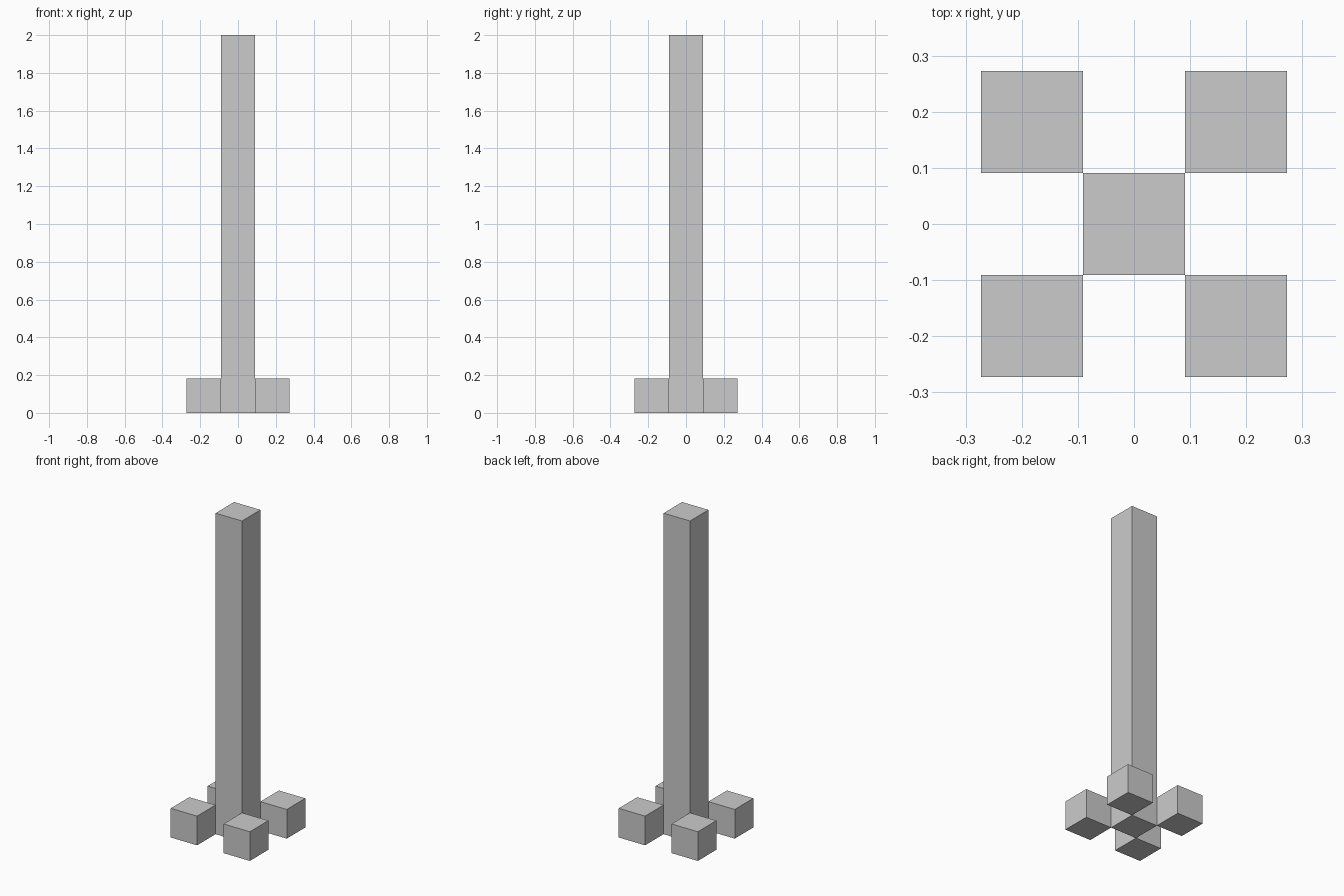
import bpy

if "Cube" in bpy.data.objects:
    bpy.data.objects.remove(bpy.data.objects["Cube"])

U = 2 / 11  # module: the column is 11 units tall, each foot is one cube


def box(name, x, y, height):
    """Square block of one module width standing on z = 0."""
    bpy.ops.mesh.primitive_cube_add(size=1, location=(x, y, height / 2))
    ob = bpy.context.object
    ob.name = name
    ob.scale = (U, U, height)
    bpy.ops.object.transform_apply(location=False, rotation=False, scale=True)
    return ob


# Tall central column
box("column", 0, 0, 11 * U)

# Four cube feet touching the column's corners
for side, sx in (("left", -1), ("right", 1)):
    for end, sy in (("front", -1), ("back", 1)):
        box(f"{end}_{side}_foot", sx * U, sy * U, U)
